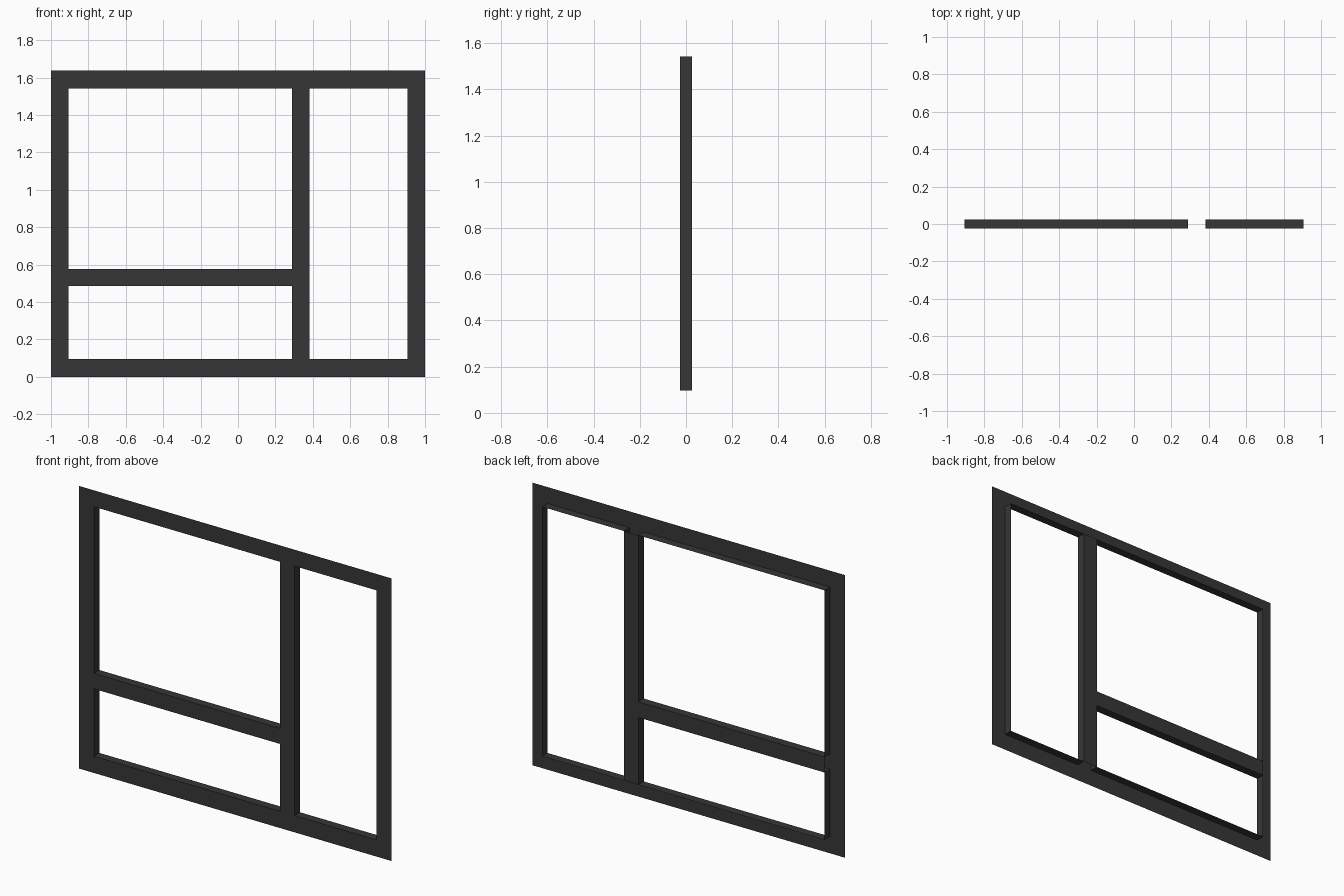
import bpy

if "Cube" in bpy.data.objects:
    bpy.data.objects.remove(bpy.data.objects["Cube"])

# Overall sizes
W, H, D = 1.0, 1.637, 0.025        # half width, height, half depth
IN = 0.905                         # inner half width of the outer frame
Z0, Z1 = 0.097, 1.542              # inner bottom and top
M0, M1 = 0.288, 0.381              # mullion left and right
T0, T1 = 0.487, 0.577              # transom bottom and top

mat = bpy.data.materials.new("charcoal frame")
mat.diffuse_color = (0.037, 0.037, 0.037, 1)
mat.use_nodes = True
mat.node_tree.nodes["Principled BSDF"].inputs["Base Color"].default_value = mat.diffuse_color


def plate(y, x0, x1, z0, z1):
    """Upright plate: faces front when y < 0, back when y > 0."""
    q = [(x0, y, z0), (x1, y, z0), (x1, y, z1), (x0, y, z1)]
    return q if y < 0 else q[::-1]


def side(x, z0, z1, d):
    """Opening side wall facing +x (d=1) or -x (d=-1)."""
    q = [(x, -D, z0), (x, D, z0), (x, D, z1), (x, -D, z1)]
    return q if d > 0 else q[::-1]


def level(z, x0, x1, d):
    """Opening sill or head facing +z (d=1) or -z (d=-1)."""
    q = [(x0, -D, z), (x1, -D, z), (x1, D, z), (x0, D, z)]
    return q if d > 0 else q[::-1]


def build(name, quads):
    verts, faces, index = [], [], {}
    for q in quads:
        for v in q:
            if v not in index:
                index[v] = len(verts)
                verts.append(v)
        faces.append([index[v] for v in q])
    me = bpy.data.meshes.new(name)
    me.from_pydata(verts, [], faces)
    me.materials.append(mat)
    ob = bpy.data.objects.new(name, me)
    bpy.context.collection.objects.link(ob)


# Outer frame: front plates only, open rim and back
build("outer_frame_front", [
    plate(-D, -W, -IN, 0, H), plate(-D, IN, W, 0, H),
    plate(-D, -IN, IN, 0, Z0), plate(-D, -IN, IN, Z1, H)])

# Inner walls of the outer frame around the three openings
reveals = [side(-IN, Z0, T0, 1), side(-IN, T1, Z1, 1), side(IN, Z0, Z1, -1)]
for a, b in ((-IN, M0), (M1, IN)):
    reveals += [level(Z0, a, b, 1), level(Z1, a, b, -1)]
build("outer_frame_reveals", reveals)

# Vertical mullion, open at its ends and where the transom joins
build("mullion", [plate(y, M0, M1, Z0, Z1) for y in (-D, D)] + [
    side(M1, Z0, Z1, 1), side(M0, Z0, T0, -1), side(M0, T1, Z1, -1)])

# Horizontal transom on the left
build("transom", [plate(y, -IN, M0, T0, T1) for y in (-D, D)] + [
    level(T1, -IN, M0, 1), level(T0, -IN, M0, -1)])
